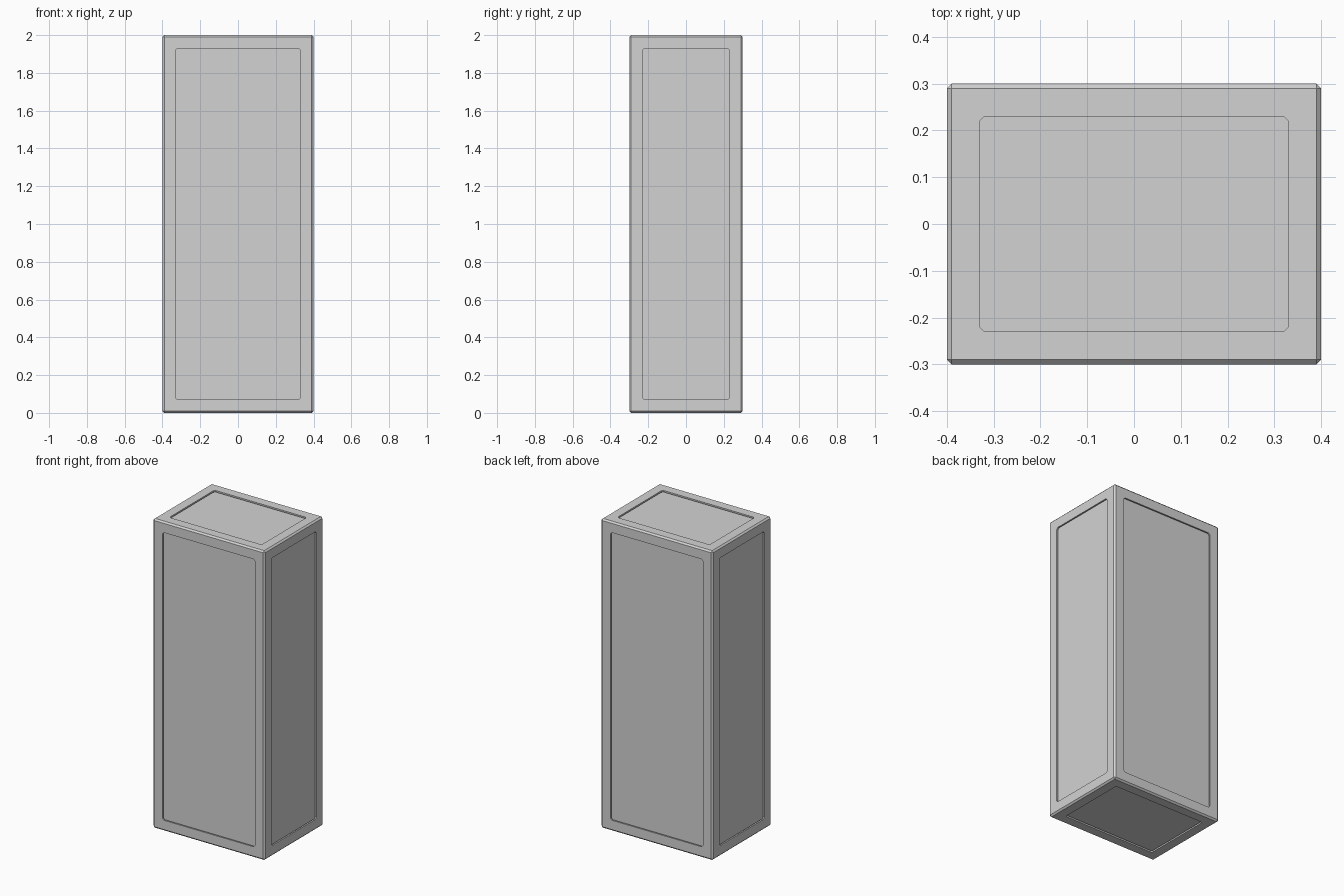
import bpy
import bmesh

SIZE = (0.8, 0.6, 2.0)
CHAMFER = 0.01      # outer edges and opening corners
BORDER = 0.06       # frame width inside the chamfer
SHEET = 0.01        # frame thickness
DEPTH = 0.02        # core surface below the frame surface

if "Cube" in bpy.data.objects:
    bpy.data.objects.remove(bpy.data.objects["Cube"], do_unlink=True)

# Plain grey finish
grey = bpy.data.materials.new("plain_grey")
grey.use_nodes = True
colour = (0.65, 0.65, 0.65, 1.0)
grey.diffuse_color = colour
grey.node_tree.nodes["Principled BSDF"].inputs["Base Color"].default_value = colour


def box(inset):
    """Upright block on the ground, shrunk by inset on every side."""
    bm = bmesh.new()
    bmesh.ops.create_cube(bm, size=1.0)
    bmesh.ops.scale(bm, vec=[s - 2 * inset for s in SIZE], verts=bm.verts)
    bmesh.ops.translate(bm, vec=(0, 0, SIZE[2] / 2), verts=bm.verts)
    return bm


def finish(bm, name):
    mesh = bpy.data.meshes.new(name)
    bm.to_mesh(mesh)
    bm.free()
    mesh.materials.append(grey)
    obj = bpy.data.objects.new(name, mesh)
    bpy.context.collection.objects.link(obj)
    return obj


# Solid core seen through the openings
finish(box(DEPTH), "core")

# Chamfered outer frame with a clipped-corner opening in each side
bm = box(0)
bmesh.ops.bevel(bm, geom=bm.edges[:], offset=CHAMFER, offset_type='OFFSET',
                segments=1, profile=0.5, affect='EDGES')
panels = sorted(bm.faces, key=lambda f: f.calc_area())[-6:]
bmesh.ops.inset_individual(bm, faces=panels, thickness=BORDER, use_even_offset=True)
corners = [v for panel in panels for v in panel.verts]
bmesh.ops.delete(bm, geom=panels, context='FACES_ONLY')
for v in corners:
    # Clip along the two opening edges that meet here
    rim = [e for e in v.link_edges if e.is_boundary]
    ends = [bmesh.utils.edge_split(e, v, CHAMFER / e.calc_length())[1] for e in rim]
    bm.faces.new([v] + ends)
bmesh.ops.recalc_face_normals(bm, faces=bm.faces)
frame = finish(bm, "frame")
sheet = frame.modifiers.new("sheet", 'SOLIDIFY')
sheet.thickness = SHEET
sheet.offset = -1
sheet.use_even_offset = True
